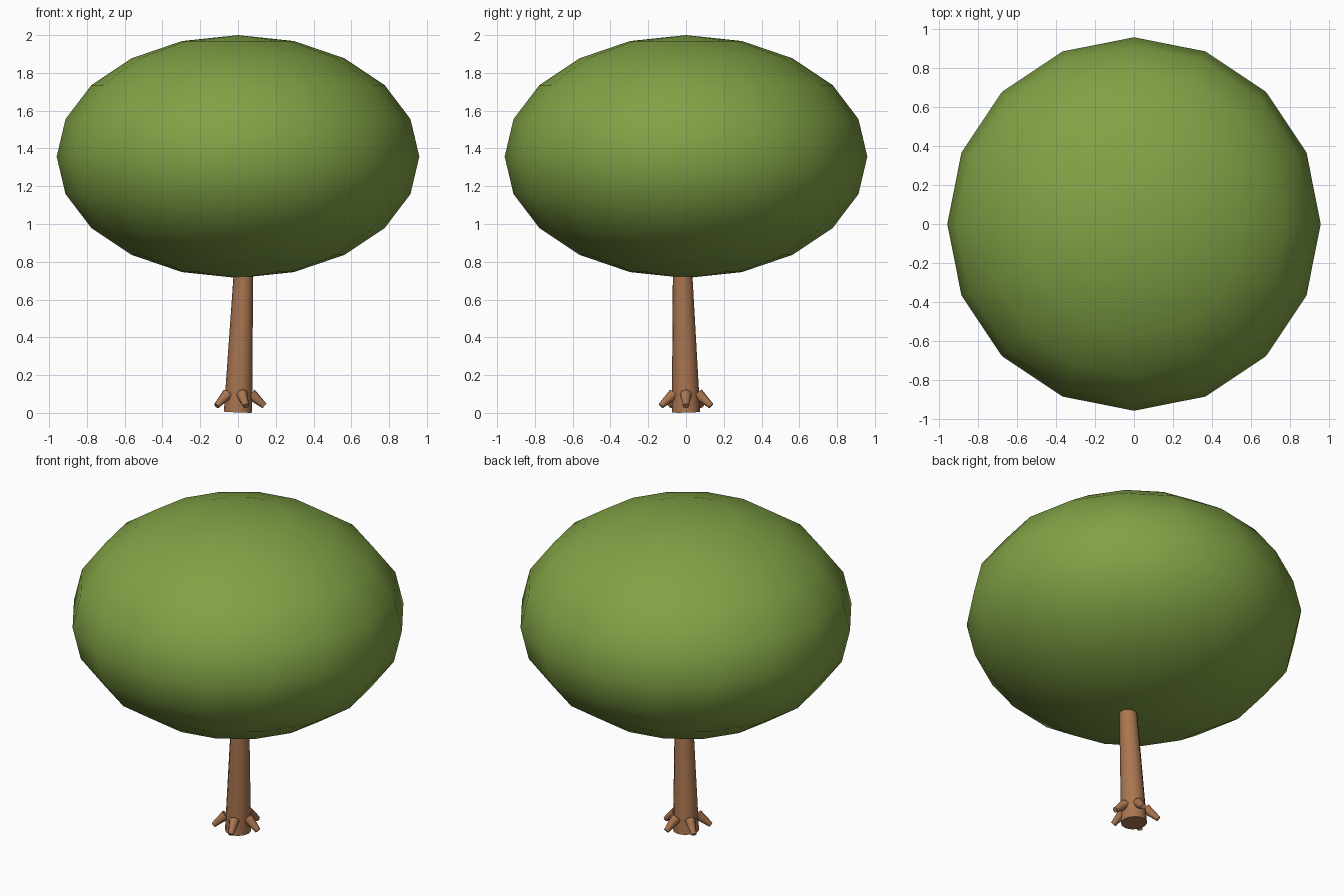
import bpy
import math
from mathutils import Vector

if "Cube" in bpy.data.objects:
    bpy.data.objects.remove(bpy.data.objects["Cube"])


def material(name, color):
    m = bpy.data.materials.new(name)
    m.diffuse_color = color
    m.use_nodes = True
    m.node_tree.nodes["Principled BSDF"].inputs["Base Color"].default_value = m.diffuse_color
    return m


bark = material("bark", (0.40, 0.18, 0.08, 1))
leaf = material("leaf", (0.22, 0.36, 0.06, 1))


def finish(name, mat, angle):
    ob = bpy.context.object
    ob.name = name
    ob.data.materials.append(mat)
    bpy.ops.object.shade_smooth_by_angle(angle=math.radians(angle))
    return ob


def tapered(name, start, end, r1, r2, sides):
    """Tapered cylinder between two points."""
    a, b = Vector(start), Vector(end)
    bpy.ops.mesh.primitive_cone_add(
        vertices=sides, radius1=r1, radius2=r2, depth=(b - a).length,
        location=(a + b) / 2,
        rotation=(b - a).to_track_quat('Z', 'Y').to_euler())
    return finish(name, bark, 50)


# Flattened round crown
bpy.ops.mesh.primitive_uv_sphere_add(segments=16, ring_count=10, radius=1,
                                     location=(0, 0, 1.357))
crown = bpy.context.object
crown.scale = (0.96, 0.96, 0.643)
bpy.ops.object.transform_apply(location=False, rotation=False, scale=True)
finish("crown", leaf, 60)

# Slightly leaning trunk, running up into the crown
tapered("trunk", (0, 0, 0.004), (0.033, -0.021, 0.85), 0.075, 0.048, 12)

# Five stubby roots around the foot
for i in range(5):
    t = math.tau * i / 5
    c, s = math.cos(t), math.sin(t)
    tapered(f"root_{i + 1}", (0.068 * c, 0.068 * s, 0.1),
            (0.14 * c, 0.14 * s, 0.037), 0.031, 0.016, 8)
